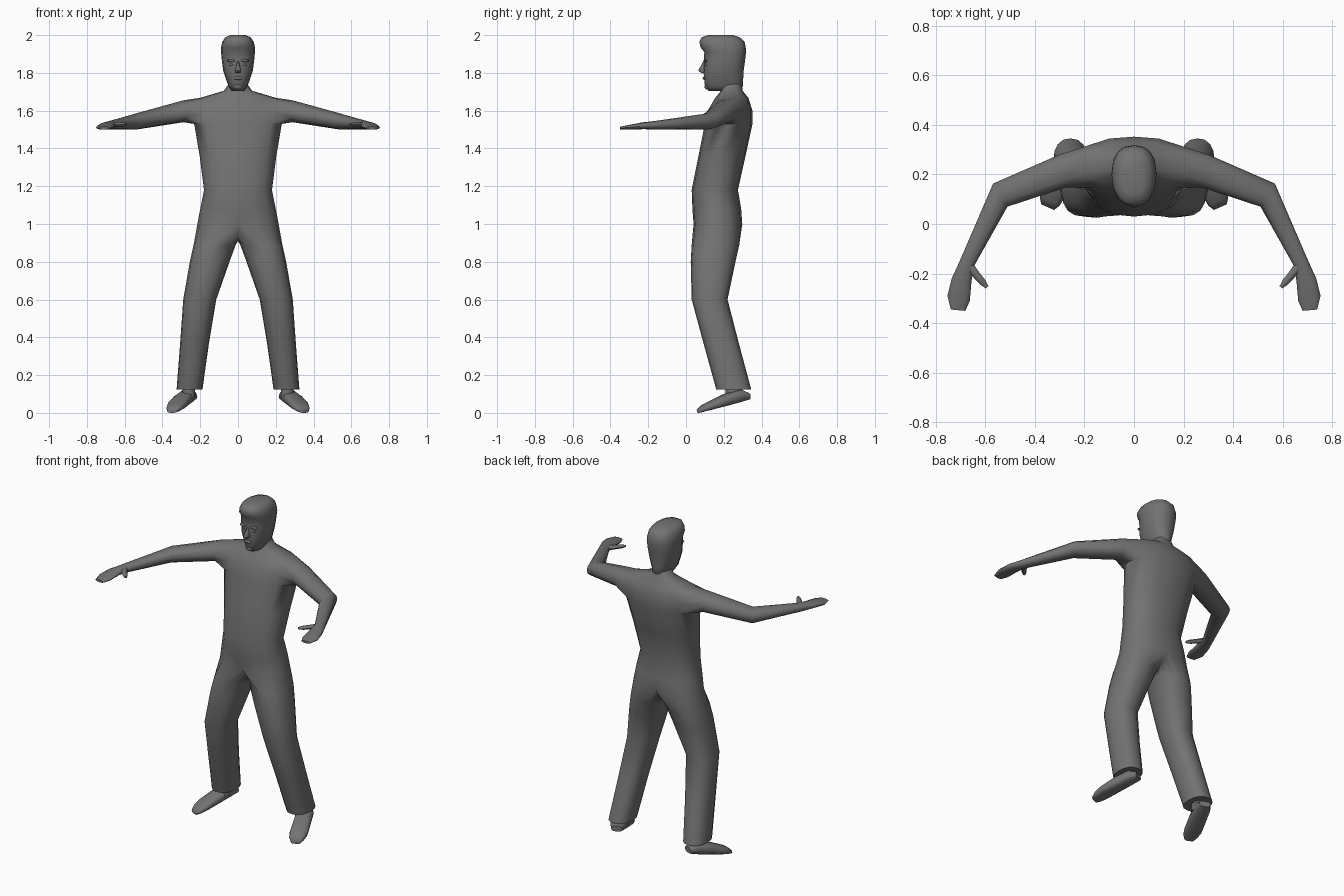
import bpy, bmesh
from math import cos, sin, pi, radians, copysign
from mathutils import Vector

cube = bpy.data.objects.get("Cube")
if cube:
    bpy.data.objects.remove(cube)

grey = bpy.data.materials.new("dark_grey")
grey.use_nodes = True
grey.diffuse_color = (0.17, 0.17, 0.17, 1)
grey.node_tree.nodes["Principled BSDF"].inputs["Base Color"].default_value = grey.diffuse_color


def power(v, p):
    return copysign(abs(v) ** p, v)


def oval(center, u, v, angles, p=1.0):
    """Points of a (super)ellipse spanned by half axes u and v."""
    return [Vector(center) + Vector(u) * power(cos(a), p) + Vector(v) * power(sin(a), p)
            for a in angles]


def flat_oval(x0, x1, yf, yb, z, angles, p=0.85):
    return oval(((x0 + x1) / 2, (yf + yb) / 2, z), ((x1 - x0) / 2, 0, 0),
                (0, (yb - yf) / 2, 0), angles, p)


def add_verts(bm, points):
    return [bm.verts.new(p) for p in points]


def bridge(bm, a, b, closed=True):
    n = len(a)
    for i in range(n if closed else n - 1):
        j = (i + 1) % n
        bm.faces.new((a[i], a[j], b[j], b[i]))


def finish(name, bm, mirror=False, angle=50):
    bmesh.ops.recalc_face_normals(bm, faces=bm.faces)
    mesh = bpy.data.meshes.new(name)
    bm.to_mesh(mesh)
    bm.free()
    mesh.materials.append(grey)
    ob = bpy.data.objects.new(name, mesh)
    bpy.context.collection.objects.link(ob)
    bpy.ops.object.select_all(action="DESELECT")
    ob.select_set(True)
    bpy.context.view_layer.objects.active = ob
    bpy.ops.object.shade_smooth_by_angle(angle=radians(angle))
    if mirror:
        mod = ob.modifiers.new("Mirror", "MIRROR")
        mod.merge_threshold = 0.0005
    return ob


def loft(name, rings, mirror=False, angle=50):
    bm = bmesh.new()
    loops = [add_verts(bm, r) for r in rings]
    for a, b in zip(loops, loops[1:]):
        bridge(bm, a, b)
    bm.faces.new(loops[0])
    bm.faces.new(loops[-1])
    return finish(name, bm, mirror, angle)


def turn(n, start=-pi / 2):
    return [start + 2 * pi * i / n for i in range(n)]


# Half torso, from hips to neck: half width, front y, back y, z
bm = bmesh.new()
half_turn = [-pi / 2 + pi * i / 8 for i in range(9)]
torso = [(.215, .04, .298, 1.0), (.2, .034, .292, 1.08), (.18, .03, .275, 1.18),
         (.203, .066, .315, 1.36), (.232, .1, .352, 1.53), (.228, .115, .352, 1.6),
         (.2, .155, .33, 1.668), (.075, .185, .3, 1.705), (.05, .18, .295, 1.74)]
levels = []
for hw, yf, yb, z in torso:
    pts = flat_oval(-hw, hw, yf, yb, z, half_turn)
    pts[0].x = pts[-1].x = 0
    levels.append(add_verts(bm, pts))
for row, (a, b) in enumerate(zip(levels, levels[1:])):
    for col in range(8):
        if row in (4, 5) and 2 <= col < 6:
            continue  # arm hole
        bm.faces.new((a[col], a[col + 1], b[col + 1], b[col]))

# Arm and hand, growing out of the arm hole: front point, back point, mid z, half height
low, mid, high = levels[4:7]
loop = low[2:7] + [mid[6]] + high[6:1:-1] + [mid[2]]
arm = [((.275, .147), (.3, .28), 1.597, .058), ((.51, .07), (.568, .163), 1.543, .043),
       ((.645, -.17), (.703, -.15), 1.523, .023), ((.655, -.23), (.735, -.22), 1.52, .018),
       ((.662, -.31), (.752, -.29), 1.512, .013), ((.68, -.35), (.738, -.345), 1.508, .007)]
for front, back, z, h in arm:
    f, b = Vector((*front, z)), Vector((*back, z))
    ring = add_verts(bm, oval((f + b) / 2, (f - b) / 2, (0, 0, h),
                              [-pi / 6 * (k + 1) for k in range(12)], 0.9))
    bridge(bm, loop, ring)
    loop = ring
bm.faces.new(loop)

# Leg, from the hip arc closed by a crotch curve: inner x, outer x, front y, back y, z
yf, yb, hip_z = torso[0][1:]
crotch = [(0, yb + (yf - yb) * j / 8, hip_z - .09 * sin(pi * j / 8)) for j in range(1, 8)]
loop = levels[0] + add_verts(bm, crotch)
leg = [(.012, .235, .03, .282, .89), (.045, .255, .025, .262, .8), (.115, .29, .03, .22, .6),
       (.155, .307, .095, .282, .36), (.188, .325, .16, .345, .125)]
for section in leg:
    ring = add_verts(bm, flat_oval(*section, turn(16)))
    bridge(bm, loop, ring)
    loop = ring
bm.faces.new(loop)
finish("body", bm, mirror=True, angle=60)

# Head with swept-up hair: half width, front y, back y, z
head = [(.034, .12, .285, 1.705), (.05, .1, .302, 1.73), (.065, .096, .303, 1.77),
        (.078, .092, .305, 1.81), (.085, .094, .312, 1.86), (.09, .097, .318, 1.91),
        (.09, .077, .316, 1.935), (.083, .071, .31, 1.965), (.068, .083, .285, 1.988),
        (.04, .12, .25, 2.0)]
loft("head", [flat_oval(-hw, hw, yf, yb, z, turn(16)) for hw, yf, yb, z in head], angle=60)

# Face
nose = [(.007, .09, .11, 1.86), (.01, .077, .11, 1.835), (.017, .064, .11, 1.812),
        (.012, .08, .11, 1.8)]
loft("nose", [flat_oval(-hw, hw, yf, yb, z, turn(8)) for hw, yf, yb, z in nose])


def pebble(name, center, size, mirror=False):
    bm = bmesh.new()
    bmesh.ops.create_uvsphere(bm, u_segments=10, v_segments=6, radius=1)
    bmesh.ops.scale(bm, vec=size, verts=bm.verts)
    bmesh.ops.translate(bm, vec=center, verts=bm.verts)
    finish(name, bm, mirror)


pebble("brow", (.035, .104, 1.865), (.026, .012, .007), True)
pebble("eye", (.034, .106, 1.843), (.014, .009, .007), True)
pebble("lips", (0, .097, 1.772), (.025, .009, .009))
pebble("chin", (0, .115, 1.727), (.026, .018, .016))

# Thumb
across = Vector((.75, -.65, 0))
thumb = [(.672, -.16, .02), (.64, -.2, .016), (.61, -.235, .014), (.592, -.255, .007)]
loft("thumb", [oval((x, y, 1.527), across * r, (0, 0, r * .8), turn(8)) for x, y, r in thumb],
     mirror=True)

# Foot, pointing outwards and tipped toe-down: x, y, half width, bottom z, top z
across = Vector((.92, .4, 0))
foot = [(.245, .33, .032, .07, .105), (.265, .285, .046, .056, .125),
        (.297, .205, .05, .034, .1), (.327, .13, .052, .016, .062),
        (.34, .09, .043, .006, .042), (.348, .068, .028, 0, .022)]
loft("foot", [oval((x, y, (lo + hi) / 2), across * w, (0, 0, (hi - lo) / 2), turn(12), 0.7)
              for x, y, w, lo, hi in foot], mirror=True)

# Ankle
loft("ankle", [flat_oval(.225, .295, .21, .3, z, turn(10)) for z in (.08, .16)], mirror=True)
